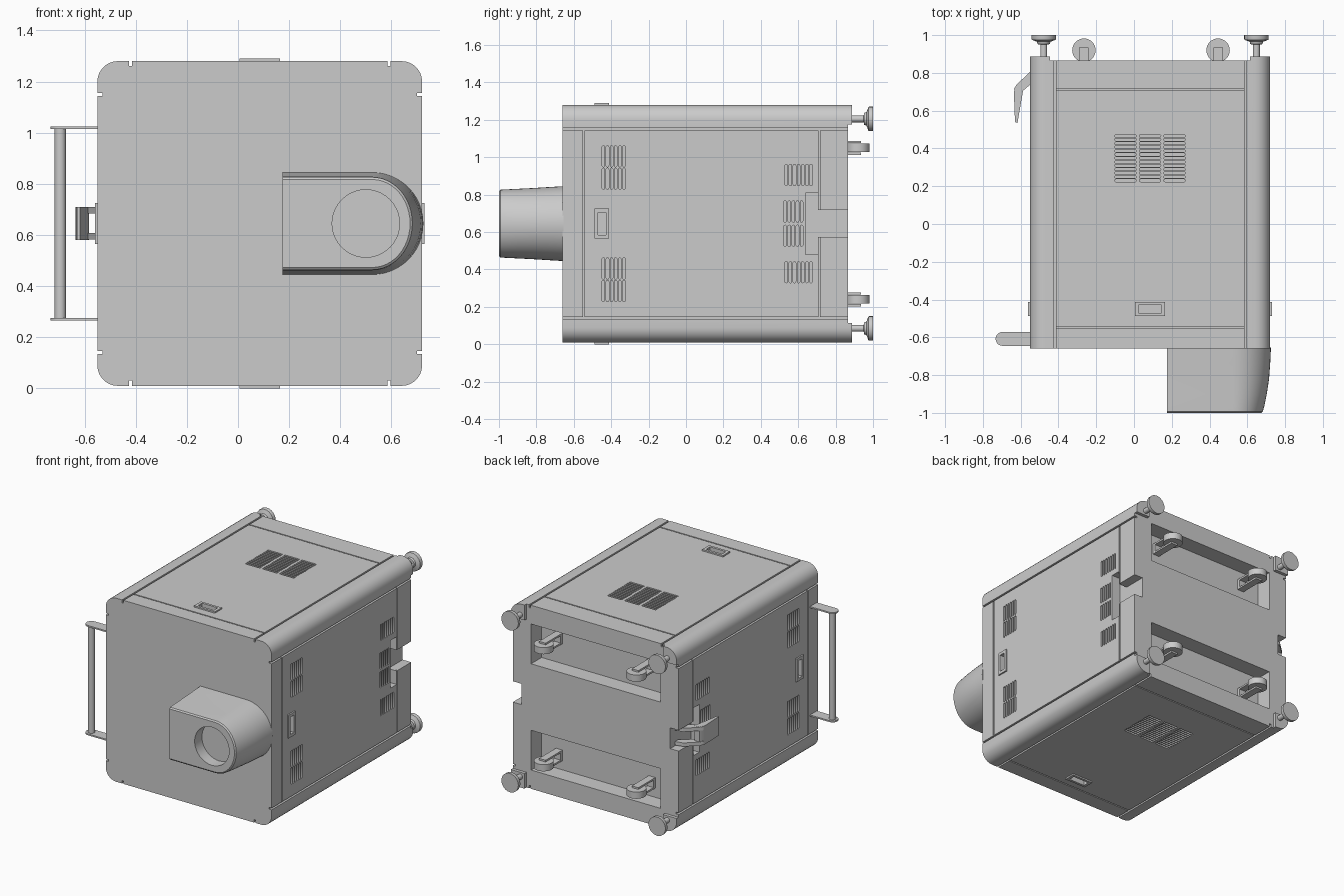
import bpy, bmesh
from math import pi, sin, cos, radians
from mathutils import Matrix, Vector

if "Cube" in bpy.data.objects:
    bpy.data.objects.remove(bpy.data.objects["Cube"])

CX, CZ, H = 0.085, 0.645, 0.635      # body centre and half width
FRONT, BACK, POST = -0.66, 0.865, 0.887


# ---------- helpers ----------
def side(k):
    """Frame of one long face: 0 top, 1 right, 2 bottom, 3 left (local x, y, outward z)."""
    return Matrix.Translation((CX, 0, CZ)) @ Matrix.Rotation(k * pi / 2, 4, 'Y')


def loft(bm, rings, m=Matrix()):
    """Skin a list of equal-length closed rings and cap both ends."""
    vs = [[bm.verts.new(m @ Vector(p)) for p in r] for r in rings]
    n = len(vs[0])
    for a, b in zip(vs, vs[1:]):
        for i in range(n):
            bm.faces.new((a[i], a[(i + 1) % n], b[(i + 1) % n], b[i]))
    bm.faces.new(vs[0][::-1])
    bm.faces.new(vs[-1])


def box(bm, x0, x1, y0, y1, z0, z1, m=Matrix()):
    loft(bm, [[(x0, y0, z), (x1, y0, z), (x1, y1, z), (x0, y1, z)] for z in (z0, z1)], m)


def prism(bm, pts, z0, z1, m=Matrix()):
    loft(bm, [[(x, y, z) for x, y in pts] for z in (z0, z1)], m)


def circle(x, y, r, n=24):
    return [(x + r * cos(2 * pi * i / n), y + r * sin(2 * pi * i / n)) for i in range(n)]


def slot(x, y, length, w, n=5):
    r, h = w / 2, length / 2 - w / 2
    arc = [(-pi / 2 + pi * i / (n - 1)) for i in range(n)]
    return ([(x + h + r * cos(a), y + r * sin(a)) for a in arc] +
            [(x - h - r * cos(a), y - r * sin(a)) for a in arc])


def lathe_y(bm, x, z, prof, n=24):
    loft(bm, [[(x + px, y, z + pz) for px, pz in circle(0, 0, r, n)] for r, y in prof])


def make(name, bm):
    bmesh.ops.recalc_face_normals(bm, faces=bm.faces)
    me = bpy.data.meshes.new(name)
    bm.to_mesh(me)
    bm.free()
    ob = bpy.data.objects.new(name, me)
    bpy.context.collection.objects.link(ob)
    smooth(me)
    return ob


def smooth(me):
    me.shade_smooth()
    me.set_sharp_from_angle(angle=radians(30))


def cut(ob, bm):
    """Subtract the solids in bm from ob and bake the result."""
    cutter = make("cutter", bm)
    cutter.hide_render = True
    mod = ob.modifiers.new("cut", 'BOOLEAN')
    mod.operation, mod.solver, mod.object = 'DIFFERENCE', 'EXACT', cutter
    dg = bpy.context.evaluated_depsgraph_get()
    me = bpy.data.meshes.new_from_object(ob.evaluated_get(dg))
    ob.modifiers.clear()
    ob.data = me
    bpy.data.objects.remove(cutter)
    smooth(me)


# ---------- cabinet: rounded square extruded front to back ----------
R = 0.08
outline = []
for q in range(4):
    a0 = q * pi / 2
    sx, sz = (1, -1, -1, 1)[q], (1, 1, -1, -1)[q]
    for i in range(8):
        a = a0 + i / 7 * pi / 2
        outline.append((CX + sx * (H - R) + R * cos(a), CZ + sz * (H - R) + R * sin(a)))
bm = bmesh.new()
loft(bm, [[(x, y, z) for x, z in outline] for y in (FRONT, POST)])
body = make("cabinet", bm)

# back steps in so only the corner posts stand proud
for k in (0, 1):
    bm = bmesh.new()
    box(bm, -0.53, 0.53, BACK, 1, -1, 1, side(k))
    cut(body, bm)

# two deep recesses in the back
bm = bmesh.new()
for s in (0, 2):
    box(bm, -0.495, 0.495, 0.75, 1, 0.23, 0.505, side(s))
cut(body, bm)

# long seams between posts and panels
bm = bmesh.new()
for k in range(4):
    for s in (-1, 1):
        box(bm, s * 0.505 - 0.006, s * 0.505 + 0.006, -1, 1, H - 0.02, H + 0.1, side(k))
cut(body, bm)

# cross seams at the panel ends, latch pockets
bm = bmesh.new()
for k in range(4):
    for y in (-0.548, 0.712):
        box(bm, -0.503, 0.503, y - 0.004, y + 0.004, H - 0.012, H + 0.1, side(k))
    box(bm, -0.062, 0.062, -0.473, -0.427, H - 0.03, H + 0.1, side(k))
cut(body, bm)

# T-shaped side notches at the back edge
tee = [(-0.165, 0.64), (0.165, 0.64), (0.165, 0.706), (0.072, 0.706), (0.072, 1),
       (-0.072, 1), (-0.072, 0.706), (-0.165, 0.706)]
bm = bmesh.new()
for k in (1, 3):
    prism(bm, tee, H - 0.065, H + 0.1, side(k))
cut(body, bm)

# ventilation slots
bm = bmesh.new()
vents = {0: [(u, 0.23, 13, 0.0197) for u in (-0.13, 0, 0.13)],
         1: [(s * u, y, n, 0.022) for s in (-1, 1) for u, y, n in
             ((0.24, -0.442, 6), (0.36, -0.442, 6), (0.26, 0.536, 7), (0.065, 0.53, 5))]}
for k in range(4):
    for u, y, n, step in vents[k % 2]:
        for i in range(n):
            prism(bm, slot(u, y + i * step, 0.114, 0.014), H - 0.012, H + 0.05, side(k))
cut(body, bm)

# ---------- raised latch frames on all four sides ----------
for k, name in enumerate(("top", "right", "bottom", "left")):
    bm = bmesh.new()
    box(bm, -0.08, 0.08, -0.488, -0.412, H - 0.002, H + 0.01, side(k))
    frame = make(name + "_latch_frame", bm)
    bm = bmesh.new()
    box(bm, -0.06, 0.06, -0.471, -0.429, H - 0.1, H + 0.1, side(k))
    cut(frame, bm)

# ---------- front snout: D section tapering forwards, round bore ----------
rings = []
for y, h, rx in ((-0.655, 0.2, 0.2), (-0.74, 0.195, 0.196), (-0.82, 0.19, 0.19),
                 (-0.9, 0.186, 0.178), (-0.96, 0.183, 0.166), (-0.993, 0.181, 0.157),
                 (-1.0, 0.172, 0.148)):
    arc = [-pi / 2 + pi * i / 24 for i in range(25)]
    rings.append([(0.175, y, CZ + h), (0.175, y, CZ - h)] +
                 [(0.525 + rx * cos(a), y, CZ + h * sin(a)) for a in arc])
bm = bmesh.new()
loft(bm, rings)
snout = make("front_snout", bm)
bm = bmesh.new()
lathe_y(bm, 0.50, CZ, ((0.132, -1.1), (0.132, -0.92)), 40)
cut(snout, bm)

# ---------- feet on the back corners ----------
for sx in (-1, 1):
    for sz in (-1, 1):
        bm = bmesh.new()
        lathe_y(bm, CX + sx * 0.563, CZ + sz * 0.56,
                ((0.018, 0.86), (0.018, 0.95), (0.032, 0.952), (0.036, 0.965),
                 (0.063, 0.975), (0.065, 0.98), (0.065, 1.0)))
        make("levelling_foot", bm)

# ---------- casters in the back recesses ----------
for x in (-0.265, 0.445):
    for sz in (-1, 1):
        m = Matrix.Translation((x, 0.92, CZ + sz * 0.405))
        bm = bmesh.new()
        prism(bm, circle(0, 0, 0.062, 32), -0.023, 0.023, m)
        make("caster_wheel", bm)
        bm = bmesh.new()
        for s in (-1, 1):
            box(bm, -0.025, 0.025, -0.175, 0.015, s * 0.031 - 0.006, s * 0.031 + 0.006, m)
        box(bm, -0.025, 0.025, -0.175, -0.15, -0.03, 0.03, m)
        make("caster_fork", bm)

# ---------- grab handle on the left ----------
bm = bmesh.new()
prism(bm, circle(-0.695, -0.608, 0.022), 0.27, 1.02)
make("handle_bar", bm)
for z in (0.27, 1.02):
    bm = bmesh.new()
    prism(bm, [(-0.54, -0.645), (-0.54, -0.571)] +
          [(-0.696 - 0.037 * sin(a), -0.608 + 0.037 * cos(a))
           for a in [pi * i / 10 for i in range(11)]], z - 0.005, z + 0.005)
    make("handle_bracket", bm)

# ---------- swing lever in the left notch ----------
bm = bmesh.new()
for z in (0.582, 0.684):
    prism(bm, [(-0.49, 0.82), (-0.545, 0.81), (-0.62, 0.74), (-0.636, 0.715),
               (-0.605, 0.69), (-0.49, 0.79)], z, z + 0.025)
make("lever_arms", bm)
bm = bmesh.new()
prism(bm, [(-0.636, 0.70), (-0.62, 0.738), (-0.582, 0.738), (-0.59, 0.69),
           (-0.617, 0.535), (-0.63, 0.54)], 0.58, 0.71)
make("lever", bm)
